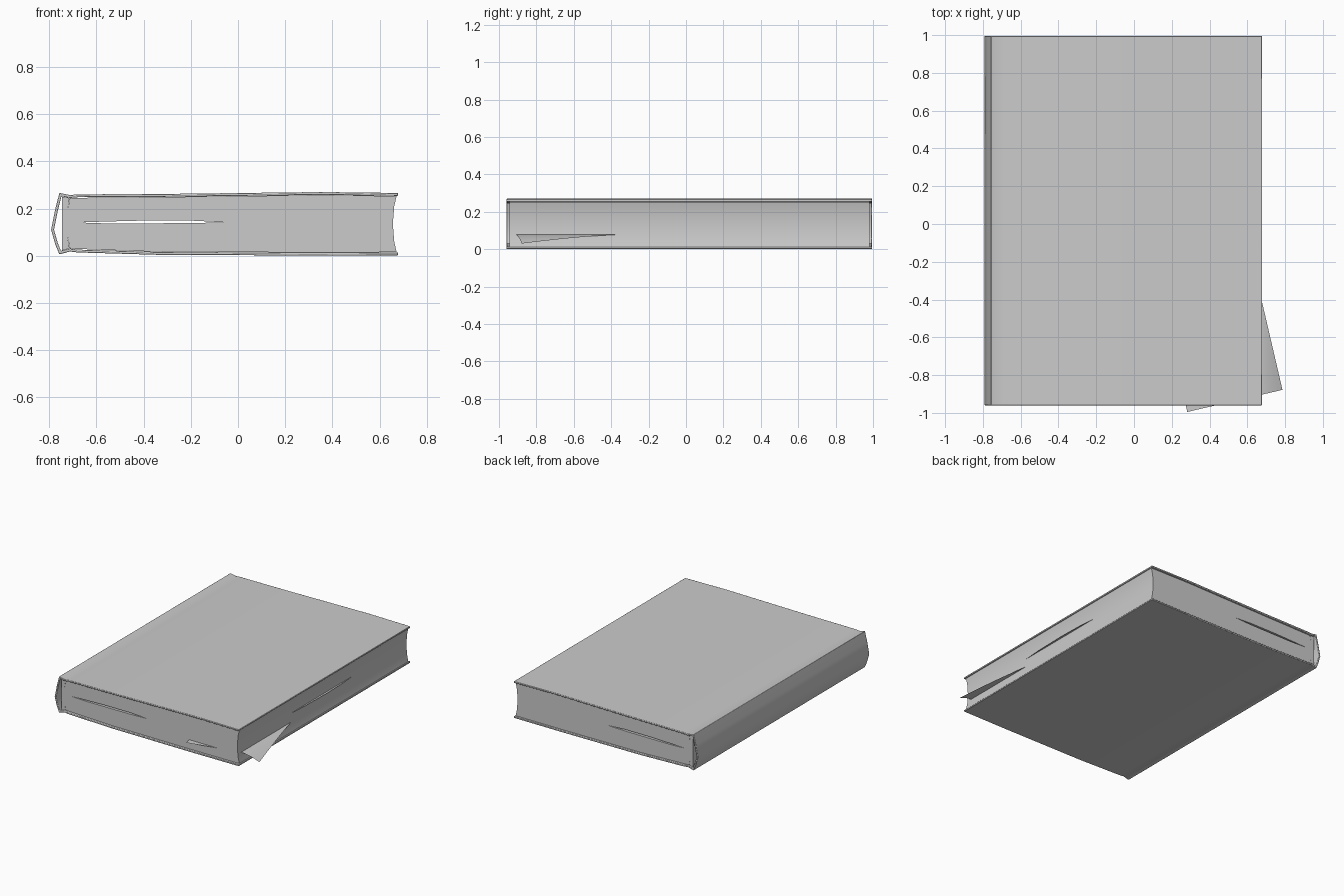
import bpy, bmesh
from mathutils import Vector

if "Cube" in bpy.data.objects:
    bpy.data.objects.remove(bpy.data.objects["Cube"])


def finish(name, bm, smooth=True):
    bmesh.ops.recalc_face_normals(bm, faces=bm.faces[:])
    me = bpy.data.meshes.new(name)
    bm.to_mesh(me)
    bm.free()
    ob = bpy.data.objects.new(name, me)
    bpy.context.collection.objects.link(ob)
    if smooth:
        bpy.ops.object.select_all(action='DESELECT')
        ob.select_set(True)
        bpy.context.view_layer.objects.active = ob
        bpy.ops.object.shade_smooth_by_angle(angle=0.6)
    return ob


def prism(name, outline, y0, y1, smooth=True):
    """Extrude an x-z outline along y."""
    bm = bmesh.new()
    face = bm.faces.new([bm.verts.new((x, y0, z)) for x, z in outline])
    geo = bmesh.ops.extrude_face_region(bm, geom=[face])['geom']
    verts = [g for g in geo if isinstance(g, bmesh.types.BMVert)]
    bmesh.ops.translate(bm, vec=(0, y1 - y0, 0), verts=verts)
    return finish(name, bm, smooth)


def offset(path, t):
    """Shift an open polyline to its left side by t, mitred."""
    pts = [Vector(p) for p in path]
    out = []
    for i, p in enumerate(pts):
        a = (p - pts[i - 1]).normalized() if i else None
        b = (pts[i + 1] - p).normalized() if i < len(pts) - 1 else None
        a, b = a or b, b or a
        na, nb = Vector((-a.y, a.x)), Vector((-b.y, b.x))
        n = (na + nb).normalized()
        out.append(tuple(p + n * (t / max(n.dot(na), 0.5))))
    return out


# Hard cover: front board, hinge groove, hollow spine, back board
outer = [(0.678, 0.266), (0.35, 0.270), (-0.30, 0.262), (-0.68, 0.260),
         (-0.712, 0.257), (-0.757, 0.266), (-0.775, 0.195), (-0.792, 0.11),
         (-0.775, 0.05), (-0.757, 0.006), (-0.712, 0.018), (-0.68, 0.014),
         (-0.34, 0.004), (0.30, 0.001), (0.678, 0.002)]
cover = prism("cover", outer + offset(outer, 0.012)[::-1], -0.96, 0.995)
bev = cover.modifiers.new("soft_edges", 'BEVEL')
bev.width, bev.segments, bev.angle_limit = 0.003, 2, 0.9
bev.limit_method = 'ANGLE'

# Page block with concave fore-edge and rounded back
fore = [(0.672, 0.015), (0.662, 0.06), (0.656, 0.135), (0.662, 0.21), (0.672, 0.253)]
back = [(-0.712, 0.245), (-0.722, 0.19), (-0.728, 0.135), (-0.722, 0.08), (-0.712, 0.030)]
top = [(0.35, 0.257), (-0.30, 0.249)]
bottom = [(-0.34, 0.017), (0.30, 0.014)]
pages = prism("page_block", fore + top + back + bottom, -0.945, 0.982)

# Narrow gap between the pages
gap = prism("page_gap_cutter", [(-0.68, 0.141), (-0.56, 0.137), (-0.20, 0.138), (-0.06, 0.142),
                                (-0.20, 0.149), (-0.40, 0.149), (-0.56, 0.145)], -1.1, 1.1, False)
gap.hide_render = True
gap.hide_set(True)
cut = pages.modifiers.new("gap", 'BOOLEAN')
cut.object, cut.operation, cut.solver = gap, 'DIFFERENCE', 'EXACT'

# Lining glued to the back of the pages
prism("spine_lining", [(-0.745, 0.022), (-0.714, 0.031)] + back[::-1][1:-1] +
      [(-0.714, 0.245), (-0.745, 0.249)], -0.945, 0.982)

# Loose sheet, turned and drooping at the fore-edge
bm = bmesh.new()
corner, u, v = Vector((0.282, -0.995)), Vector((0.504, 0.117)), Vector((-0.115, 0.495))
N, M = 32, 8
rows = []
for j in range(M + 1):
    row = []
    for i in range(N + 1):
        p = corner + u * (i / N) + v * (j / M) * 1.1
        d = max(p.x - 0.65, 0) / 0.136
        row.append(bm.verts.new((p.x, p.y, 0.08 - 0.05 * d ** 1.5)))
    rows.append(row)
for j in range(M):
    for i in range(N):
        bm.faces.new((rows[j][i], rows[j][i + 1], rows[j + 1][i + 1], rows[j + 1][i]))
finish("loose_sheet", bm)

# Page bulging slightly out of the fore-edge
bm = bmesh.new()
bm.faces.new([bm.verts.new((x, y, 0.14)) for x, y in
              [(0.65, -0.42), (0.667, -0.2), (0.672, 0.05), (0.667, 0.25), (0.65, 0.45)]])
finish("bulging_page", bm)
